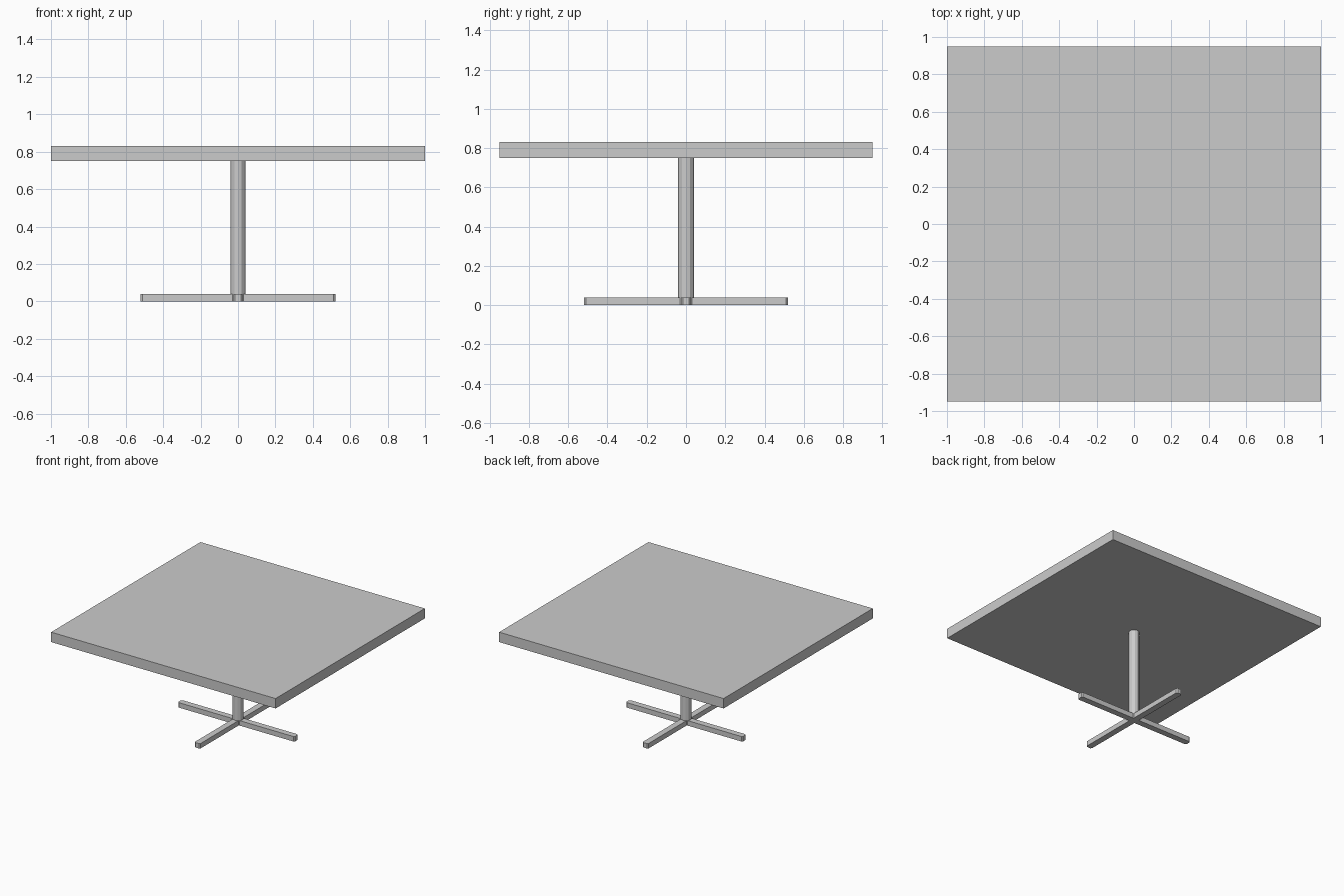
import bpy, bmesh, math
from mathutils import Matrix

if "Cube" in bpy.data.objects:
    bpy.data.objects.remove(bpy.data.objects["Cube"])


def finish(name, bm):
    bmesh.ops.recalc_face_normals(bm, faces=bm.faces)
    mesh = bpy.data.meshes.new(name)
    bm.to_mesh(mesh)
    bm.free()
    obj = bpy.data.objects.new(name, mesh)
    bpy.context.collection.objects.link(obj)
    return obj


def prism(name, outline, z0, z1, angle=0.0):
    # Extrude a flat outline upward, turned about the z axis
    bm = bmesh.new()
    face = bm.faces.new([bm.verts.new((x, y, z0)) for x, y in outline])
    ext = bmesh.ops.extrude_face_region(bm, geom=[face])["geom"]
    verts = [v for v in ext if isinstance(v, bmesh.types.BMVert)]
    bmesh.ops.translate(bm, verts=verts, vec=(0, 0, z1 - z0))
    bm.transform(Matrix.Rotation(angle, 4, 'Z'))
    return finish(name, bm)


# Table top slab
prism("table_top", [(-1, -0.95), (1, -0.95), (1, 0.95), (-1, 0.95)], 0.75, 0.83)

# Central column
R, SIDES = 0.04, 12
ring = [(R * math.cos(2 * math.pi * i / SIDES), R * math.sin(2 * math.pi * i / SIDES))
        for i in range(SIDES)]
prism("column", ring, 0.0, 0.75)

# Four crossing feet with chamfered outer corners
W, L, C = 0.025, 0.52, 0.01
foot = [(0.02, -W), (L - C, -W), (L, -W + C), (L, W - C), (L - C, W), (0.02, W)]
for i, side in enumerate(("right", "back", "left", "front")):
    prism(f"{side}_foot", foot, 0.0, 0.04, i * math.pi / 2)
